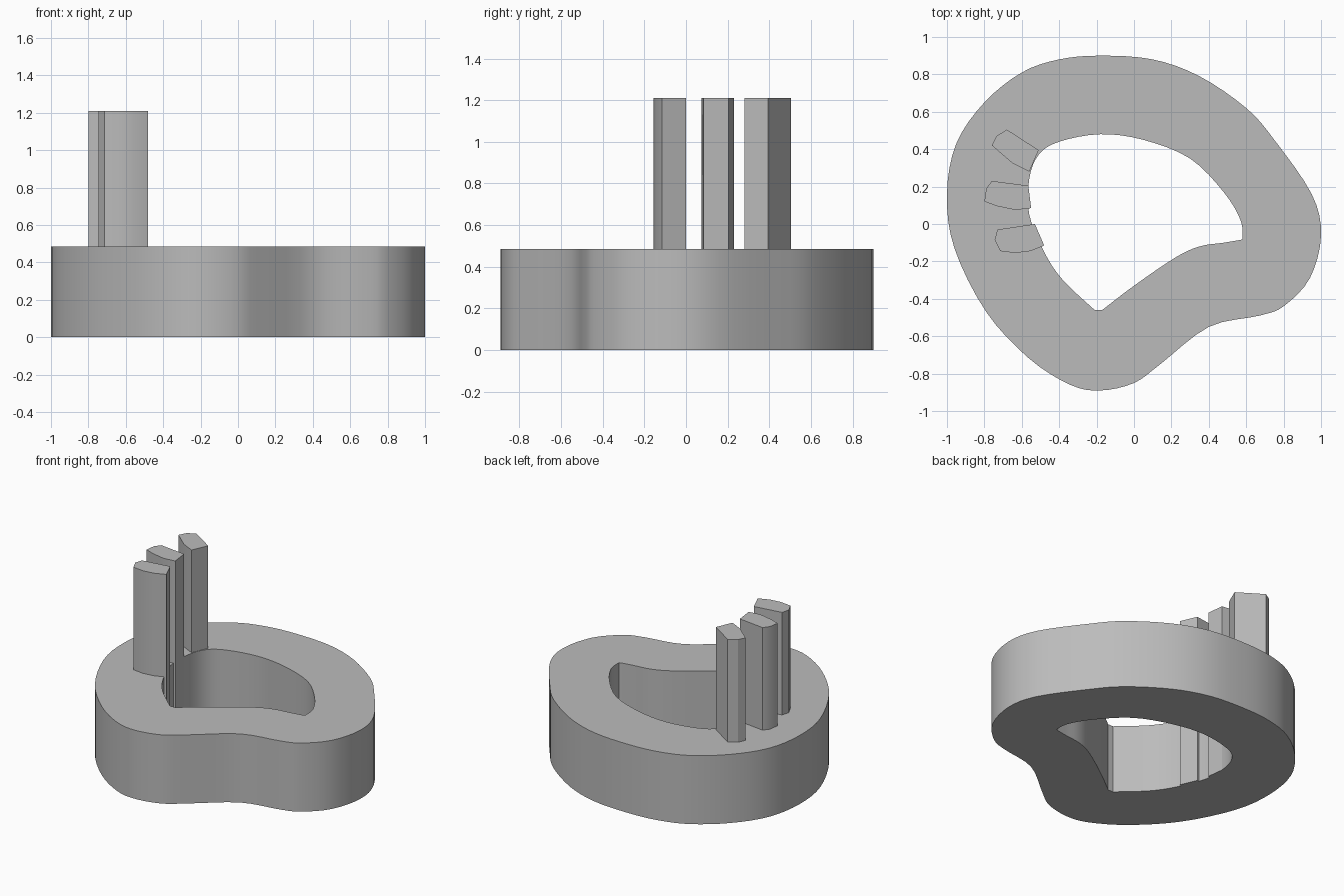
import bpy, bmesh, math
from mathutils import Vector

cube = bpy.data.objects.get("Cube")
if cube:
    bpy.data.objects.remove(cube)

BASE_TOP, POST_TOP = 0.485, 1.21

grey = bpy.data.materials.new("plain grey")
grey.use_nodes = True
grey.diffuse_color = (0.5, 0.5, 0.5, 1)
grey.node_tree.nodes["Principled BSDF"].inputs["Base Color"].default_value = (0.5, 0.5, 0.5, 1)


def smooth_run(points, closed=False, steps=4):
    """Return points along a smooth curve through the given points."""
    pts = [Vector(p) for p in points]
    n = len(pts)
    pick = (lambda i: pts[i % n]) if closed else (lambda i: pts[min(max(i, 0), n - 1)])
    result = []
    for i in range(n if closed else n - 1):
        a, b, c, d = (pick(i + k) for k in (-1, 0, 1, 2))
        for s in range(steps):
            t = s / steps
            result.append(0.5 * (2 * b + (c - a) * t + (2 * a - 5 * b + 4 * c - d) * t * t
                                 + (3 * b - a - 3 * c + d) * t ** 3))
    return result if closed else result + [pts[-1]]


def extrude_outlines(name, outlines, bottom, top):
    """Fill one outline (further outlines are holes) and raise it into a solid."""
    bm = bmesh.new()
    edges = []
    for outline in outlines:
        verts = [bm.verts.new((p[0], p[1], bottom)) for p in outline]
        edges += [bm.edges.new((verts[i - 1], verts[i])) for i in range(len(verts))]
    bmesh.ops.triangle_fill(bm, edges=edges, use_beauty=True)
    raised = bmesh.ops.extrude_face_region(bm, geom=bm.faces[:], use_keep_orig=True)["geom"]
    moved = [v for v in raised if isinstance(v, bmesh.types.BMVert)]
    bmesh.ops.translate(bm, verts=moved, vec=(0, 0, top - bottom))
    bmesh.ops.recalc_face_normals(bm, faces=bm.faces[:])
    mesh = bpy.data.meshes.new(name)
    bm.to_mesh(mesh)
    bm.free()
    mesh.materials.append(grey)
    obj = bpy.data.objects.new(name, mesh)
    bpy.context.collection.objects.link(obj)
    bpy.ops.object.select_all(action="DESELECT")
    obj.select_set(True)
    bpy.context.view_layer.objects.active = obj
    bpy.ops.object.shade_smooth_by_angle(angle=math.radians(30))
    return obj


# Ring base: smooth outer wall, and a hole with two pointed corners
outer = smooth_run([
    (1, -.06), (.95, .16), (.75, .45), (.6, .62), (.35, .79), (.1, .88), (-.18, .9),
    (-.4, .88), (-.6, .81), (-.8, .65), (-.95, .43), (-1, .16), (-.96, -.13),
    (-.79, -.47), (-.56, -.72), (-.34, -.86), (-.18, -.89), (0, -.85), (.14, -.75),
    (.4, -.55), (.67, -.49), (.8, -.44), (.94, -.29)], closed=True)
hole_back = smooth_run([
    (.58, -.08), (.57, .02), (.48, .17), (.3, .35), (.05, .45), (-.18, .48),
    (-.4, .44), (-.51, .37), (-.56, .24), (-.56, .05), (-.48, -.15), (-.38, -.3),
    (-.21, -.46)])
hole_front = smooth_run([
    (-.17, -.46), (0, -.33), (.22, -.18), (.35, -.12), (.48, -.1), (.57, -.085)])
extrude_outlines("ring_base", [outer, hole_back + hole_front], 0, BASE_TOP)

# Three upright posts along the inner wall, running through the base
posts = {
    "back_post": [(-.76, .42), (-.735, .47), (-.68, .505), (-.51, .395), (-.56, .28), (-.65, .325)],
    "middle_post": [(-.8, .12), (-.79, .19), (-.76, .23), (-.565, .205), (-.55, .085),
                    (-.635, .075), (-.73, .095)],
    "front_post": [(-.745, -.085), (-.73, -.03), (-.53, 0), (-.48, -.115), (-.555, -.145),
                   (-.635, -.155), (-.715, -.145)],
}
for name, outline in posts.items():
    extrude_outlines(name, [outline], 0, POST_TOP)
